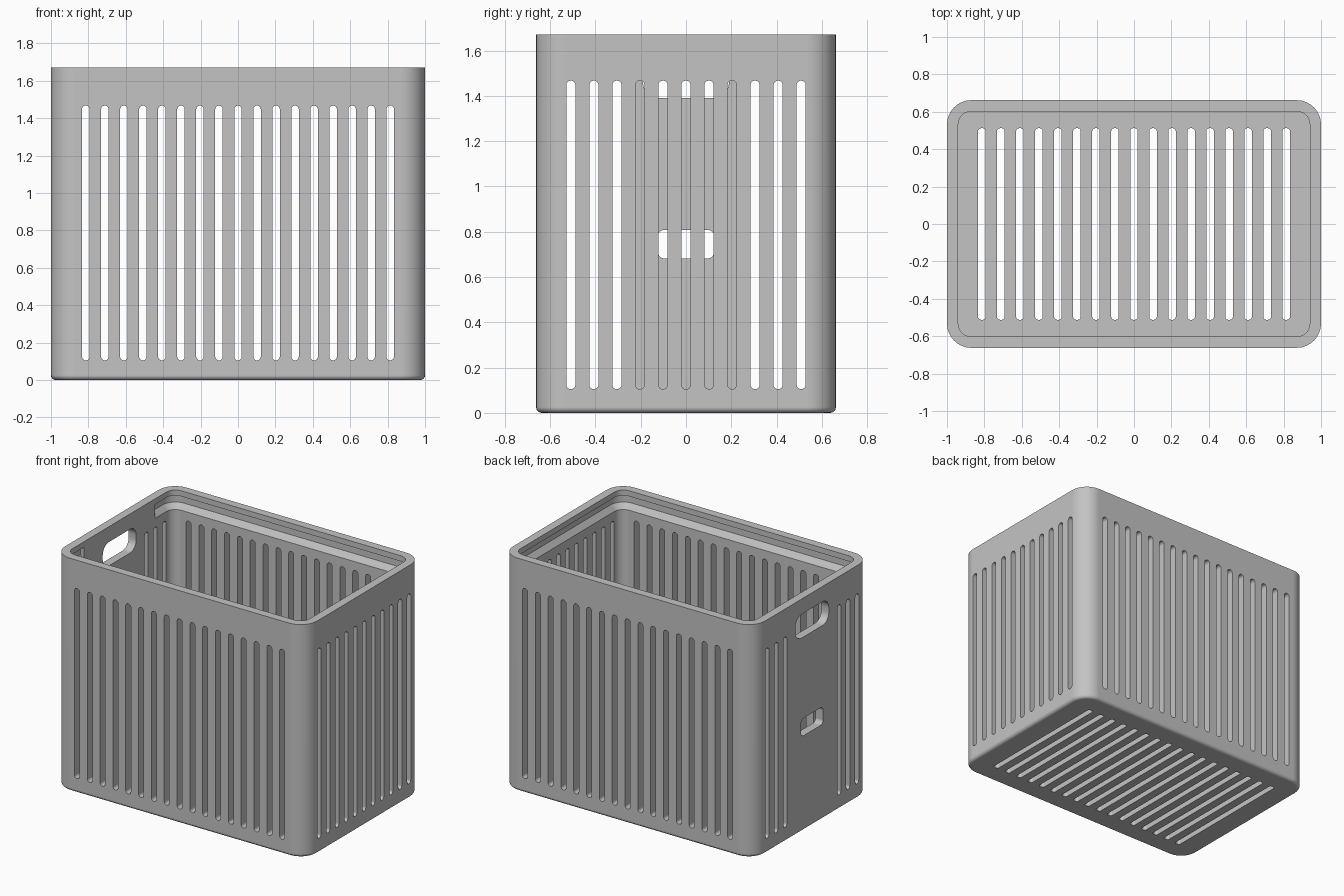
import bpy
import bmesh
from math import cos, sin, pi, radians

cube = bpy.data.objects.get("Cube")
if cube:
    bpy.data.objects.remove(cube, do_unlink=True)

HX, HY, HEIGHT, CORNER = 1.0, 0.662, 1.67, 0.13
WALL, FILLET = 0.06, 0.025
PITCH, SLOT = 0.1017, 0.02

grey = bpy.data.materials.new("light_grey_plastic")
grey.use_nodes = True
colour = (0.55, 0.55, 0.55, 1)
grey.diffuse_color = colour
grey.node_tree.nodes["Principled BSDF"].inputs["Base Color"].default_value = colour


def rounded_rect(hu, hv, r, segs=8):
    """Outline points of a rounded rectangle centred on the origin."""
    points = []
    for quarter, (su, sv) in enumerate([(1, 1), (-1, 1), (-1, -1), (1, -1)]):
        for i in range(segs + 1):
            a = (quarter + i / segs) * pi / 2
            points.append((su * (hu - r) + r * cos(a), sv * (hv - r) + r * sin(a)))
    return points


def loft(bm, rings):
    """Closed skin through a list of equal-length point rings."""
    loops = [[bm.verts.new(p) for p in ring] for ring in rings]
    for a, b in zip(loops, loops[1:]):
        for i in range(len(a)):
            j = (i + 1) % len(a)
            bm.faces.new((a[i], a[j], b[j], b[i]))
    bm.faces.new(list(reversed(loops[0])))
    bm.faces.new(loops[-1])


def shell_ring(inset, z):
    """Crate outline, moved inwards by inset, at height z."""
    return [(x, y, z) for x, y in rounded_rect(HX - inset, HY - inset, CORNER - inset)]


def prism(bm, axis, centre, half, r, lo, hi):
    """Rounded bar running along one axis from lo to hi."""
    place = {"x": lambda u, v, w: (w, u, v),
             "y": lambda u, v, w: (u, w, v),
             "z": lambda u, v, w: (u, v, w)}[axis]
    outline = rounded_rect(half[0], half[1], r, 6)
    loft(bm, [[place(u + centre[0], v + centre[1], w) for u, v in outline]
              for w in (lo, hi)])


def make_object(name, bm):
    bmesh.ops.recalc_face_normals(bm, faces=bm.faces)
    mesh = bpy.data.meshes.new(name)
    bm.to_mesh(mesh)
    bm.free()
    mesh.materials.append(grey)
    obj = bpy.data.objects.new(name, mesh)
    bpy.context.collection.objects.link(obj)
    return obj


def activate(obj):
    bpy.ops.object.select_all(action="DESELECT")
    obj.select_set(True)
    bpy.context.view_layer.objects.active = obj


def cut(target, cutter):
    """Subtract the cutter and throw it away."""
    cutter.hide_render = True
    mod = target.modifiers.new("cut", "BOOLEAN")
    mod.operation = "DIFFERENCE"
    mod.solver = "EXACT"
    mod.object = cutter
    activate(target)
    bpy.ops.object.modifier_apply(modifier=mod.name)
    bpy.data.objects.remove(cutter, do_unlink=True)


# Crate shell: filleted base, outer wall, rim, inner wall, floor
bm = bmesh.new()
rings = []
for i in range(5):
    a = i / 4 * pi / 2
    rings.append(shell_ring(FILLET * (1 - sin(a)), FILLET * (1 - cos(a))))
rings += [shell_ring(0, HEIGHT), shell_ring(WALL, HEIGHT), shell_ring(WALL, WALL)]
loft(bm, rings)
crate = make_object("crate", bm)

# Lid groove inside the rim, left out along the handle wall
bm = bmesh.new()
loft(bm, [shell_ring(0.075, 1.51), shell_ring(0.03, 1.57), shell_ring(0.03, 1.63)])
groove = make_object("groove_cutter", bm)
bm = bmesh.new()
prism(bm, "x", (0, 1.57), (0.4, 0.2), 0.01, -1.1, -0.93)
cut(groove, make_object("groove_gap_cutter", bm))
cut(crate, groove)

# Slots
bm = bmesh.new()
slot_centre, slot_half = 0.786, 0.681
round_end = SLOT - 0.0005
for i in range(-8, 9):
    x = i * PITCH
    prism(bm, "y", (x, slot_centre), (SLOT, slot_half), round_end, -0.8, -0.54)
    prism(bm, "y", (x, slot_centre), (SLOT, slot_half), round_end, 0.54, 0.8)
    prism(bm, "z", (x, 0), (SLOT, 0.512), 0.015, -0.05, 0.09)
for i in range(-5, 6):
    y = i * PITCH
    prism(bm, "x", (y, slot_centre), (SLOT, slot_half), round_end, 0.88, 1.1)
    if abs(i) > 2:
        prism(bm, "x", (y, slot_centre), (SLOT, slot_half), round_end, -1.1, -0.88)

# Hand hold and small label window in the plain end panel
prism(bm, "x", (0, 1.475), (0.19, 0.085), 0.07, -1.1, -0.88)
prism(bm, "x", (0, 0.745), (0.125, 0.063), 0.03, -1.1, -0.88)
cut(crate, make_object("slot_cutter", bm))

# Smooth rounded corners, crisp edges elsewhere
activate(crate)
bpy.ops.object.shade_smooth_by_angle(angle=radians(30))
weighted = crate.modifiers.new("weighted_normals", "WEIGHTED_NORMAL")
weighted.keep_sharp = True
